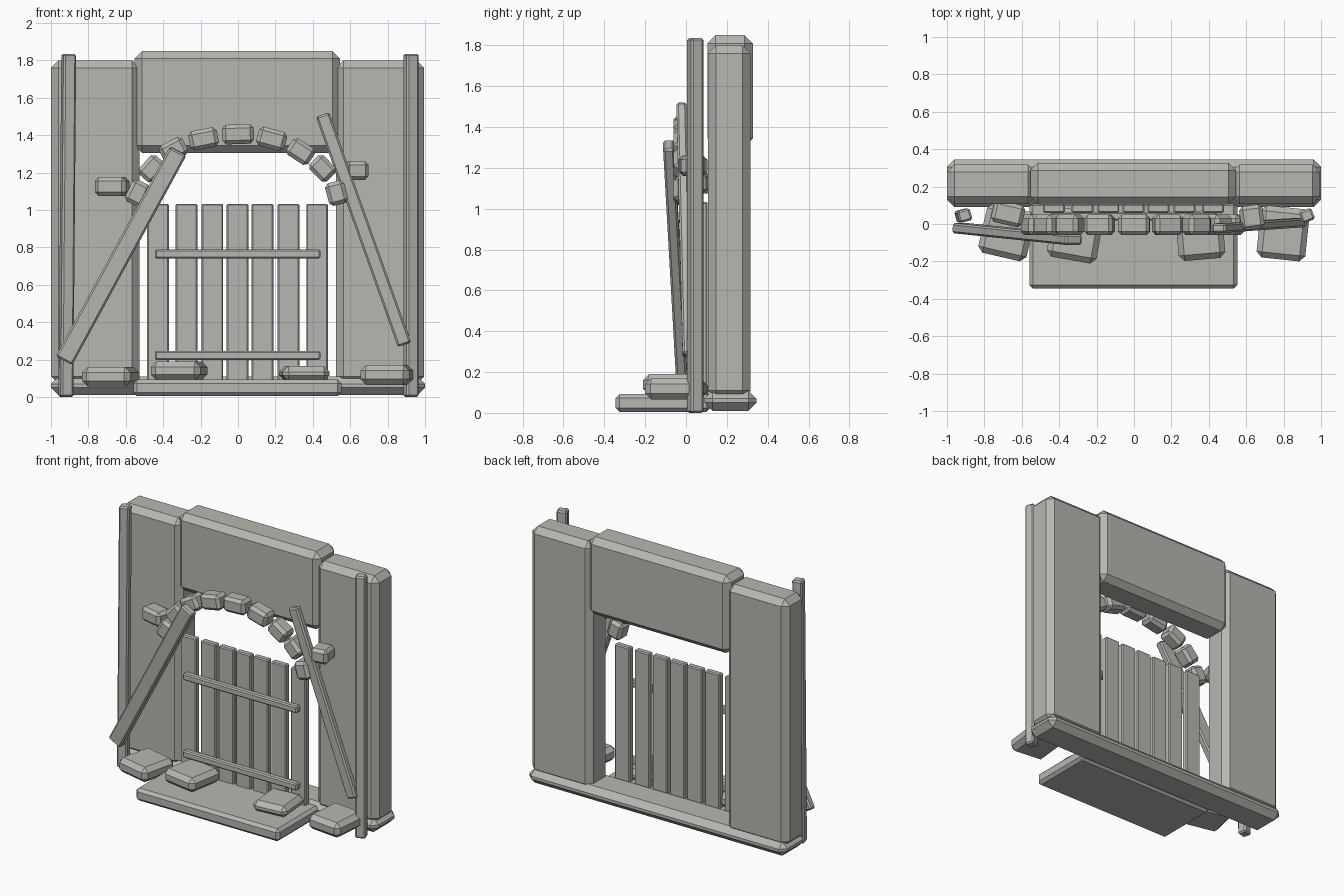
import bpy
import bmesh
from math import radians
from mathutils import Matrix, Vector

cube = bpy.data.objects.get("Cube")
if cube:
    bpy.data.objects.remove(cube, do_unlink=True)

# One warm grey for everything
stone = bpy.data.materials.new("warm_grey")
stone.use_nodes = True
colour = (0.48, 0.47, 0.44, 1)
stone.diffuse_color = colour
stone.node_tree.nodes["Principled BSDF"].inputs["Base Color"].default_value = colour


def block(name, centre, size, rot=None, chamfer=0.02):
    """Chamfered box, turned by a rotation matrix."""
    bm = bmesh.new()
    bmesh.ops.create_cube(bm, size=1)
    bmesh.ops.scale(bm, vec=size, verts=bm.verts)
    bmesh.ops.bevel(bm, geom=bm.edges[:], offset=chamfer, segments=1,
                    affect='EDGES', profile=0.5)
    mesh = bpy.data.meshes.new(name)
    bm.to_mesh(mesh)
    bm.free()
    mesh.materials.append(stone)
    obj = bpy.data.objects.new(name, mesh)
    obj.matrix_world = Matrix.Translation(centre) @ (rot or Matrix()).to_4x4()
    bpy.context.collection.objects.link(obj)
    return obj


def span(name, low, high, chamfer):
    """Upright block between two opposite corners."""
    a, b = Vector(low), Vector(high)
    return block(name, (a + b) / 2, b - a, None, chamfer)


def beam(name, start, end, width, depth, turn=0, chamfer=0.01):
    """Bar running from start to end, turned about its own length."""
    a, b = Vector(start), Vector(end)
    z = (b - a).normalized()
    x = Vector((0, 1, 0)).cross(z).normalized()
    y = z.cross(x)
    rot = Matrix((x, y, z)).transposed() @ Matrix.Rotation(radians(turn), 3, 'Z')
    return block(name, (a + b) / 2, (width, depth, (b - a).length), rot, chamfer)


# Wall: base, pillars, lintel, front step
span("base", (-1, 0.09, 0.01), (1, 0.345, 0.11), 0.04)
span("right_pillar", (-1, 0.107, 0.07), (-0.527, 0.317, 1.8), 0.04)
span("left_pillar", (0.523, 0.107, 0.07), (0.995, 0.317, 1.8), 0.04)
span("lintel", (-0.553, 0.105, 1.305), (0.545, 0.327, 1.85), 0.04)
span("front_step", (-0.56, -0.345, 0.005), (0.553, 0.12, 0.093), 0.02)

# Slender posts at the outer ends
beam("right_post", (-0.92, 0.045, 0), (-0.905, 0.045, 1.835), 0.07, 0.065, 15)
beam("left_post", (0.925, 0.045, 0), (0.925, 0.045, 1.835), 0.07, 0.065, 22)

# Arch stones: x, z, tilt, length
arch = [(-0.537, 1.09, 64, 0.13), (-0.46, 1.22, 48, 0.135),
        (-0.345, 1.32, 28, 0.14), (-0.184, 1.38, 11, 0.155),
        (0, 1.405, 2, 0.17), (0.18, 1.38, -15, 0.155),
        (0.335, 1.312, -33, 0.14), (0.452, 1.222, -46, 0.13),
        (0.527, 1.09, -75, 0.125)]
for i, (x, z, tilt, length) in enumerate(arch):
    block(f"arch_stone_{i + 1}", (x, -0.005, z), (length, 0.11, 0.105),
          Matrix.Rotation(radians(-tilt), 3, 'Y'))

# Door planks and the two battens across them
for i, x in enumerate((-0.428, -0.275, -0.137, -0.003, 0.131, 0.27, 0.423)):
    span(f"door_plank_{i + 1}", (x - 0.058, 0.06, 0.06), (x + 0.058, 0.105, 1.033), 0.007)
for name, z in (("upper_batten", 0.765), ("lower_batten", 0.223)):
    span(name, (-0.445, 0.02, z - 0.024), (0.44, 0.065, z + 0.024), 0.008)

# Leaning braces
beam("right_brace", (-0.93, -0.022, 0.195), (-0.32, -0.085, 1.315), 0.1, 0.055)
beam("left_brace", (0.452, -0.022, 1.51), (0.89, 0.008, 0.28), 0.075, 0.05)

# Loose stones on the pillars and the ground: centre, size, turn, chamfer
loose = [("right_wall_stone", (-0.673, 0.055, 1.125), (0.17, 0.12, 0.1), -13, 0.02),
         ("left_wall_stone", (0.63, 0.035, 1.21), (0.125, 0.13, 0.1), 8, 0.02),
         ("right_ground_stone", (-0.68, -0.045, 0.108), (0.265, 0.27, 0.105), -13, 0.03),
         ("right_step_stone", (-0.315, -0.06, 0.14), (0.27, 0.27, 0.1), -10, 0.03),
         ("left_step_stone", (0.355, -0.06, 0.125), (0.25, 0.26, 0.08), 5, 0.03),
         ("left_ground_stone", (0.797, -0.05, 0.118), (0.262, 0.28, 0.105), -6, 0.03)]
for name, centre, size, turn, chamfer in loose:
    block(name, centre, size, Matrix.Rotation(radians(turn), 3, 'Z'), chamfer)
